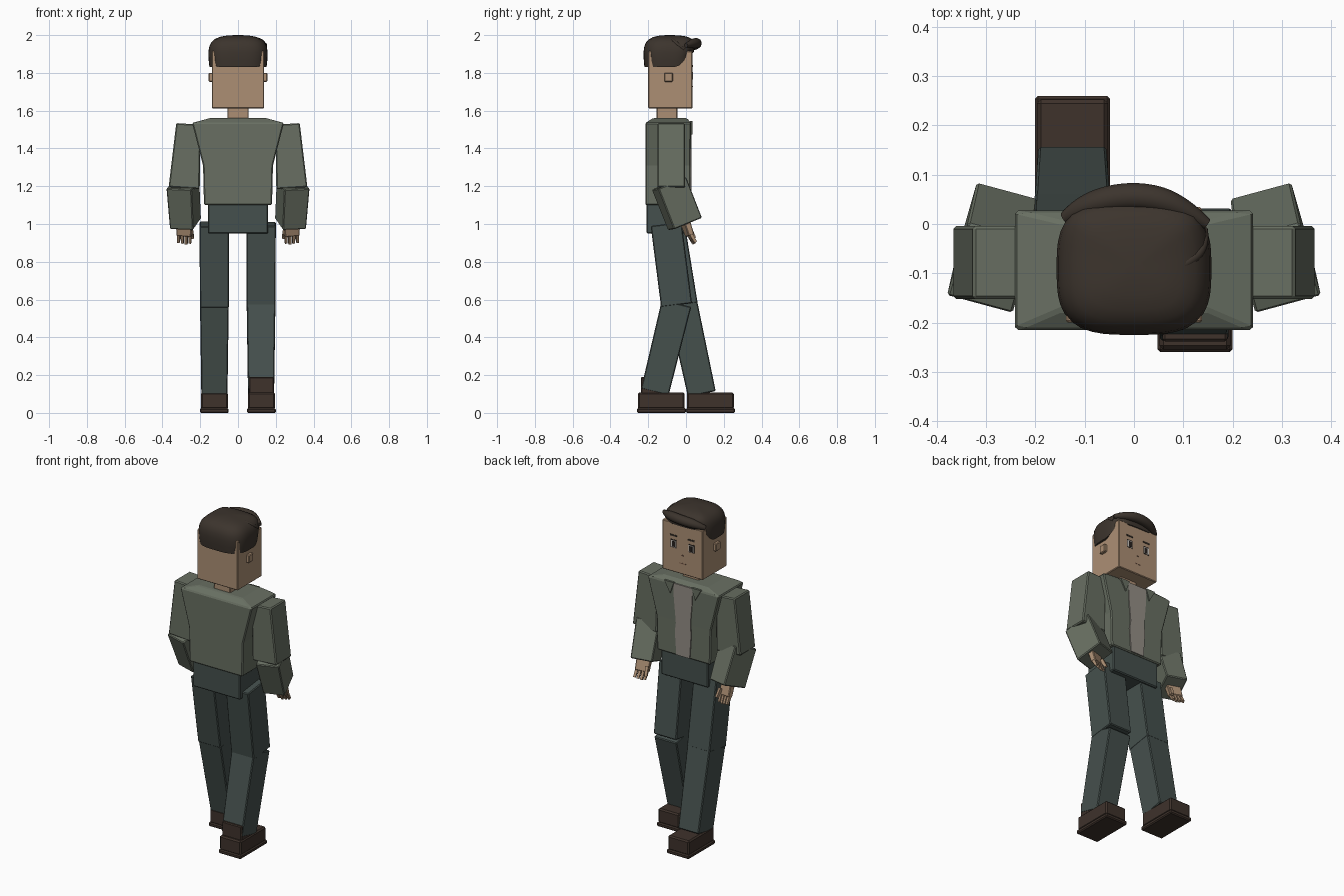
import bpy, bmesh, math
from mathutils import Vector

if "Cube" in bpy.data.objects:
    bpy.data.objects.remove(bpy.data.objects["Cube"])


def material(name, r, g, b):
    lin = [((c / 255 + 0.055) / 1.055) ** 2.4 for c in (r, g, b)]
    m = bpy.data.materials.new(name)
    m.diffuse_color = (*lin, 1)
    m.use_nodes = True
    m.node_tree.nodes["Principled BSDF"].inputs["Base Color"].default_value = m.diffuse_color
    return m


JACKET = material("jacket_green", 104, 111, 98)
TROUSER = material("trouser_teal", 69, 80, 77)
SKIN = material("skin", 172, 143, 116)
HAIR = material("hair_brown", 60, 52, 45)
SHOE = material("shoe_brown", 62, 50, 43)
SHIRT = material("shirt_grey", 148, 142, 134)
WHITE = material("eye_white", 205, 200, 192)
DARK = material("eye_dark", 38, 32, 30)
LIP = material("lip", 130, 98, 80)


def mesh_object(name, verts, faces, mat, bevel=0.0):
    me = bpy.data.meshes.new(name)
    me.from_pydata([tuple(v) for v in verts], [], faces)
    me.materials.append(mat)
    bm = bmesh.new()
    bm.from_mesh(me)
    bmesh.ops.recalc_face_normals(bm, faces=bm.faces)
    bm.to_mesh(me)
    bm.free()
    ob = bpy.data.objects.new(name, me)
    bpy.context.collection.objects.link(ob)
    if bevel:
        mod = ob.modifiers.new("bevel", 'BEVEL')
        mod.width = bevel
        mod.segments = 1
    return ob


def loft(name, rings, mat, bevel=0.0):
    """Skin a list of equal-length rings and cap both ends."""
    n = len(rings[0])
    verts = [v for r in rings for v in r]
    faces = [tuple(range(n)), tuple(range(len(verts) - n, len(verts)))]
    for k in range(len(rings) - 1):
        for i in range(n):
            j = (i + 1) % n
            faces.append((k * n + i, k * n + j, (k + 1) * n + j, (k + 1) * n + i))
    return mesh_object(name, verts, faces, mat, bevel)


def rect(x0, x1, y0, y1, z):
    return [(x0, y0, z), (x1, y0, z), (x1, y1, z), (x0, y1, z)]


def box(name, x0, x1, y0, y1, z0, z1, mat, bevel=0.0):
    return loft(name, [rect(x0, x1, y0, y1, z0), rect(x0, x1, y0, y1, z1)], mat, bevel)


def limb(name, a, b, size_a, size_b, mat, yaw=0.0, bevel=0.0):
    """Box running from a to b, with its own width and depth at each end."""
    a, b = Vector(a), Vector(b)
    d = (b - a).normalized()
    side = Vector((math.cos(yaw), math.sin(yaw), 0))
    side = (side - d * side.dot(d)).normalized()
    fwd = d.cross(side)
    rings = []
    for c, (w, t) in ((a, size_a), (b, size_b)):
        rings.append([c + side * sx * w / 2 + fwd * sy * t / 2
                      for sx, sy in ((-1, -1), (1, -1), (1, 1), (-1, 1))])
    return loft(name, rings, mat, bevel)


def plate(name, points, y0, y1, mat):
    return loft(name, [[(x, y, z) for x, z in points] for y in (y0, y1)], mat)


def tube(name, points, radii, depth, mat):
    cu = bpy.data.curves.new(name, 'CURVE')
    cu.dimensions = '3D'
    cu.bevel_depth = depth
    cu.bevel_resolution = 3
    cu.use_fill_caps = True
    sp = cu.splines.new('NURBS')
    sp.points.add(len(points) - 1)
    for p, co, r in zip(sp.points, points, radii):
        p.co = (*co, 1)
        p.radius = r
    sp.use_endpoint_u = True
    sp.order_u = 3
    cu.materials.append(mat)
    ob = bpy.data.objects.new(name, cu)
    bpy.context.collection.objects.link(ob)
    smooth(ob, True)


def smooth(ob, convert=False):
    bpy.ops.object.select_all(action='DESELECT')
    ob.select_set(True)
    bpy.context.view_layer.objects.active = ob
    if convert:
        bpy.ops.object.convert(target='MESH')
    bpy.ops.object.shade_smooth_by_angle(angle=math.radians(50))


# Jacket body, hips, neck
loft("jacket_body", [rect(-.18, .18, -.215, .024, 1.10),
                     rect(-.185, .185, -.215, .024, 1.31),
                     rect(-.243, .243, -.215, .027, 1.535),
                     rect(-.15, .15, -.175, .005, 1.56)], JACKET, 0.006)
box("hips", -.16, .16, -.21, .015, .95, 1.12, TROUSER, 0.006)
box("neck", -.056, .056, -.155, -.045, 1.54, 1.63, SKIN, 0.004)

# Shirt strip and lapels on the open front
plate("shirt", [(-.045, 1.105), (.045, 1.105), (.055, 1.25), (.048, 1.30), (.062, 1.45),
                (.065, 1.54), (-.065, 1.54), (-.062, 1.45), (-.05, 1.32), (-.055, 1.25)],
      .022, .030, SHIRT)
for s, tag in ((-1, "left"), (1, "right")):
    plate("lapel_" + tag, [(s * .06, 1.545), (s * .125, 1.545), (s * .085, 1.475)],
          .022, .034, JACKET)

# Arms and hands
for s, tag in ((-1, "left"), (1, "right")):
    limb("upper_arm_" + tag, (s * .263, -.078, 1.53), (s * .285, -.078, 1.19),
         (.128, .148), (.165, .148), JACKET, 0, 0.006)
    yaw = s * math.radians(16)
    limb("forearm_" + tag, (s * .292, -.09, 1.215), (s * .278, -.005, 1.0),
         (.138, .165), (.128, .165), JACKET, yaw, 0.005)
    limb("palm_" + tag, (s * .284, -.004, 1.01), (s * .284, .02, .938),
         (.085, .035), (.08, .03), SKIN, yaw, 0.004)
    for i in range(4):
        x = s * (.254 + .02 * i)
        y = .014 + .004 * i
        limb(f"finger_{tag}_{i}", (x, y, .945), (x, y + .025, .895 + .004 * abs(i - 1)),
             (.016, .018), (.013, .014), SKIN, yaw)
    limb("thumb_" + tag, (s * .25, .02, .975), (s * .24, .045, .925),
         (.018, .02), (.014, .015), SKIN, yaw)

# Legs in mid stride: hip, knee and ankle centres as (y, z)
strides = {"left": (-.125, (-.09, 1.0), (-.02, .57), (.084, .10)),
           "right": (.122, (-.105, 1.0), (-.05, .57), (-.165, .11))}
for tag, (x, hip, knee, ankle) in strides.items():
    limb("thigh_" + tag, (x, *hip), (x, *knee), (.156, .165), (.154, .165), TROUSER, 0, 0.005)
    limb("shin_" + tag, (x, knee[0], knee[1] + .01), (x, *ankle), (.152, .16), (.138, .15),
         TROUSER, 0, 0.005)

# Shoes: sole, upper and ankle cuff
for tag, x, y0 in (("left", -.125, 0.0), ("right", .124, -.26)):
    box("sole_" + tag, x - .076, x + .076, y0, y0 + .26, 0, .025, SHOE, 0.006)
    box("shoe_" + tag, x - .072, x + .072, y0 + .005, y0 + .253, .02, .108, SHOE, 0.008)
    top = .19 if tag == "right" else .125
    box("shoe_cuff_" + tag, x - .066, x + .066, y0 + .022, y0 + .125, .10, top, SHOE, 0.005)

# Head and ears
box("head", -.138, .138, -.20, .034, 1.612, 1.915, SKIN, 0.004)
for s, tag in ((-1, "left"), (1, "right")):
    xs = sorted((s * .13, s * .155))
    box("ear_" + tag, xs[0], xs[1], -.115, -.07, 1.752, 1.80, SKIN, 0.004)

# Face: eyes, brows, nose mark and mouth on the head front
def face_plate(name, x, z, w, h, depth, mat):
    box(name, x - w / 2, x + w / 2, .03, .034 + depth, z - h / 2, z + h / 2, mat)


for s, tag in ((-1, "left"), (1, "right")):
    face_plate("eye_rim_" + tag, s * .06, 1.786, .040, .050, .001, DARK)
    face_plate("eye_white_" + tag, s * .06, 1.785, .034, .040, .002, WHITE)
    face_plate("iris_" + tag, s * .057, 1.784, .022, .034, .003, DARK)
    face_plate("brow_" + tag, s * .06, 1.836, .046, .009, .003, HAIR)
face_plate("nose_mark", 0, 1.728, .014, .006, .003, LIP)
face_plate("mouth", 0, 1.678, .045, .005, .001, LIP)

# Hair cap: rounded-square rings, hairline rising towards the front
profile = [(0, .965), (.22, .99), (.45, 1.0), (.62, .975), (.76, .91), (.87, .79),
           (.94, .62), (.98, .40), (1, .12)]
rings = []
for t, r in profile:
    ring = []
    for i in range(48):
        a = 2 * math.pi * i / 48
        c, s = math.cos(a), math.sin(a)
        k = (abs(c) ** 3.2 + abs(s) ** 3.2) ** (-1 / 3.2)
        x, y = .157 * k * c, -.09 + .135 * k * s
        f = min(max((y + .06) / .08, 0), 1)
        zb = 1.832 + .075 * f * f
        ring.append((x * r, -.09 + (y + .09) * r, zb + (2.0 - zb) * t))
    rings.append(ring)
smooth(loft("hair_cap", rings, HAIR))

# Swept fringe roll and a loose strand
tube("hair_fringe", [(-.14, .012, 1.925), (-.10, .04, 1.945), (0, .06, 1.958),
                     (.09, .04, 1.957), (.148, .0, 1.945)],
     [.45, .9, 1, .9, .4], .029, HAIR)
tube("hair_strand", [(.143, -.01, 1.925), (.145, -.05, 1.955), (.10, -.085, 1.982),
                     (.04, -.118, 1.990)], [.6, 1, 1, .5], .011, HAIR)
